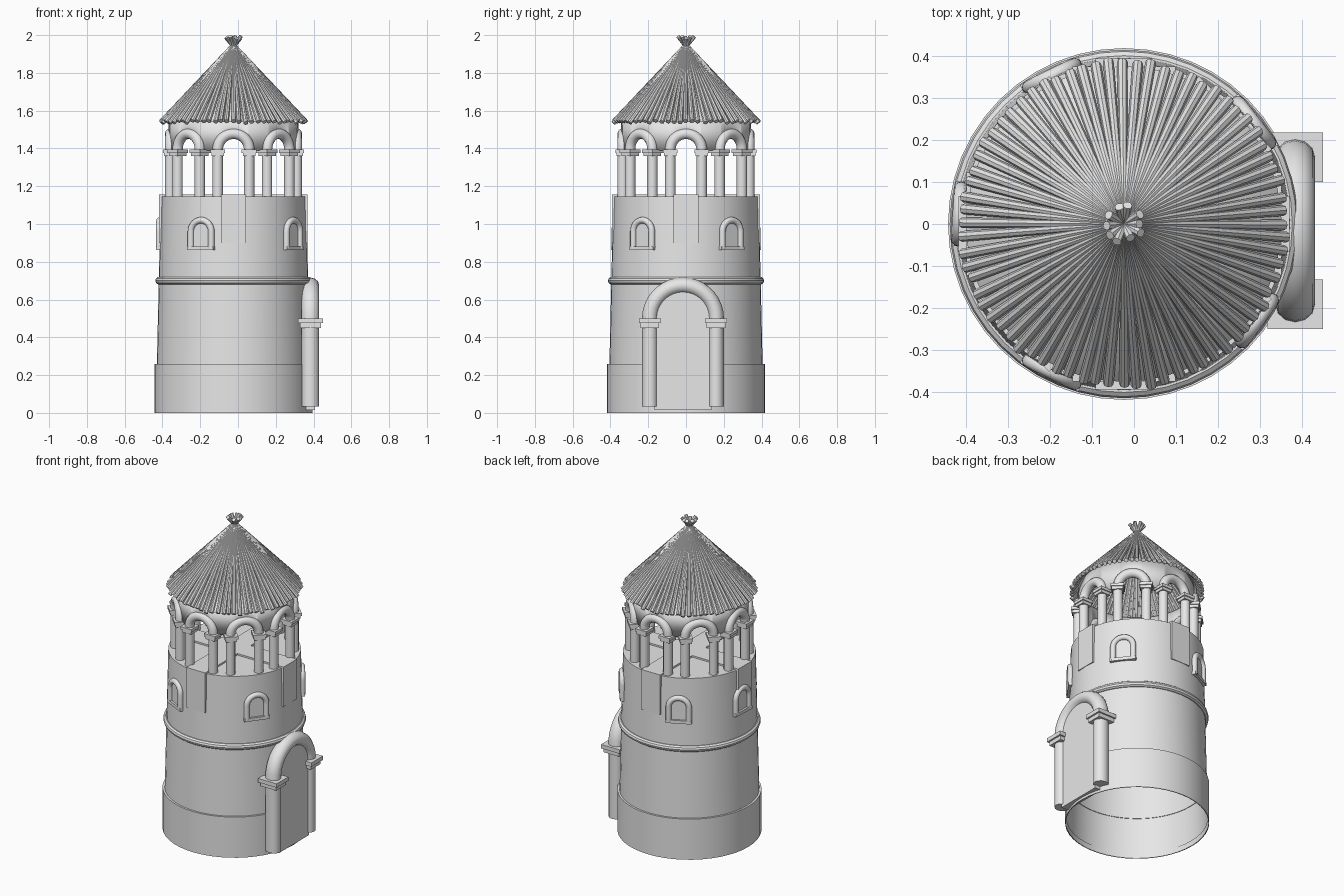
import bpy, bmesh, math, random
from mathutils import Matrix, Vector

random.seed(4)
cube = bpy.data.objects.get("Cube")
if cube:
    bpy.data.objects.remove(cube, do_unlink=True)

stone = bpy.data.materials.new("pale_grey")
stone.use_nodes = True
stone.diffuse_color = (0.8, 0.8, 0.8, 1)
stone.node_tree.nodes["Principled BSDF"].inputs["Base Color"].default_value = (0.8, 0.8, 0.8, 1)

AXIS = Matrix.Translation((-0.024, 0, 0))  # tower axis


def around(deg):
    """Local x points outward from the tower, local y runs along the wall."""
    return AXIS @ Matrix.Rotation(math.radians(deg), 4, 'Z')


def finish(name, bm, matrix=AXIS):
    bmesh.ops.recalc_face_normals(bm, faces=bm.faces[:])
    mesh = bpy.data.meshes.new(name)
    bm.to_mesh(mesh)
    bm.free()
    mesh.shade_smooth()
    mesh.set_sharp_from_angle(angle=math.radians(35))
    mesh.materials.append(stone)
    ob = bpy.data.objects.new(name, mesh)
    ob.matrix_world = matrix
    bpy.context.collection.objects.link(ob)
    return ob


def lathe(name, profile, closed=False, steps=48):
    bm = bmesh.new()
    verts = [bm.verts.new((r, 0, z)) for r, z in profile]
    pairs = list(zip(verts, verts[1:]))
    if closed:
        pairs.append((verts[-1], verts[0]))
    edges = [bm.edges.new(p) for p in pairs]
    bmesh.ops.spin(bm, geom=verts + edges, axis=(0, 0, 1), cent=(0, 0, 0),
                   angle=math.tau, steps=steps, use_duplicate=False)
    bmesh.ops.remove_doubles(bm, verts=bm.verts[:], dist=0.0003)
    return finish(name, bm)


def add_box(bm, centre, size):
    m = Matrix.Translation(centre) @ Matrix.Diagonal((*size, 1))
    bmesh.ops.create_cube(bm, size=1, matrix=m)


def add_rod(bm, a, b, r1, r2, sides=8):
    a, b = Vector(a), Vector(b)
    turn = (b - a).to_track_quat('Z', 'Y').to_matrix().to_4x4()
    bmesh.ops.create_cone(bm, cap_ends=True, segments=sides, radius1=r1, radius2=r2,
                          depth=(b - a).length, matrix=Matrix.Translation((a + b) / 2) @ turn)


def add_tube(bm, path, tube, stretch=1.0, sides=12):
    """Round tube along a path of (y, z, across_y, across_z) in the local wall plane."""
    rings = []
    for x, y, z, ny, nz in path:
        ring = []
        for i in range(sides):
            a = math.tau * i / sides
            c, s = tube * math.cos(a), tube * math.sin(a)
            ring.append(bm.verts.new((x + stretch * s, y + c * ny, z + c * nz)))
        rings.append(ring)
    for p, q in zip(rings, rings[1:]):
        for i in range(sides):
            j = (i + 1) % sides
            bm.faces.new((p[i], p[j], q[j], q[i]))
    bm.faces.new(rings[0])
    bm.faces.new(rings[-1])


def arch_path(x, half, spring, foot=None, steps=18):
    path = []
    for i in range(steps + 1):
        c, s = math.cos(math.pi * i / steps), math.sin(math.pi * i / steps)
        path.append((x, half * c, spring + half * s, c, s))
    if foot is not None:
        path = [(x, half, foot, 1, 0)] + path + [(x, -half, foot, -1, 0)]
    return path


def add_panel(bm, x0, x1, half, foot, spring):
    """Round-topped slab."""
    face = bm.faces.new([bm.verts.new((x0, p[1], p[2]))
                         for p in arch_path(x0, half, spring, foot)])
    out = bmesh.ops.extrude_face_region(bm, geom=[face])
    bmesh.ops.translate(bm, vec=(x1 - x0, 0, 0),
                        verts=[v for v in out["geom"] if isinstance(v, bmesh.types.BMVert)])


def arcade(name, matrix, x, half, tube, foot, spring, cap, stretch=1.0):
    """Two pillars with two-tier capitals carrying a round arch."""
    bm = bmesh.new()
    add_tube(bm, arch_path(x, half, spring), tube, stretch)
    for side in (-half, half):
        add_tube(bm, [(x, side, foot, 1, 0), (x, side, spring - cap, 1, 0)], tube, stretch)
        for level, grow in ((0.75, 2.35), (0.25, 2.8)):
            add_box(bm, (x, side, spring - cap * level),
                    (tube * grow * stretch, tube * grow, cap * 0.5))
    return finish(name, bm, matrix)


# Round walls, plinth and string course
lathe("plinth", [(0.413, 0), (0.418, 0), (0.418, 0.26), (0.402, 0.26)])
lathe("tower_wall", [(0.411, 0.03), (0.385, 1.145), (0, 1.145)])
lathe("string_course", [(0.394 + 0.02 * math.cos(a), 0.70 + 0.02 * math.sin(a))
                        for a in (math.tau * i / 10 for i in range(10))], closed=True)

# Crossed beams under the gallery floor
for name, deg in (("beam_across", 0), ("beam_along", 90)):
    bm = bmesh.new()
    add_box(bm, (0, 0, 1.028), (0.786, 0.134, 0.255))
    finish(name, bm, around(deg))

# Small arched windows
for n, deg in enumerate((38, 116, 176.5, 244, -36)):
    bm = bmesh.new()
    add_panel(bm, 0.36, 0.392, 0.06, 0.87, 0.96)
    add_tube(bm, arch_path(0.391, 0.06, 0.96, 0.87), 0.017)
    add_box(bm, (0.388, 0, 0.872), (0.034, 0.154, 0.02))
    finish(f"window_{n + 1}", bm, around(deg))

# Doorway with pillars
door_at = AXIS @ Matrix.Translation((0, -0.016, 0))
arcade("door_frame", door_at, 0.407, 0.175, 0.042, 0.035, 0.50, 0.05, 1.12)
bm = bmesh.new()
add_panel(bm, 0.385, 0.432, 0.152, 0.015, 0.49)
finish("door_panel", bm, door_at)

# Gallery arches
for k in range(8):
    arcade(f"gallery_arch_{k + 1}", around(45 * k), 0.335, 0.083, 0.028, 1.14, 1.395, 0.036)

# Gallery wall pierced by the arches
bm = bmesh.new()
columns = []
WALL_R, STEPS = 0.345, 320
for i in range(STEPS):
    a = math.tau * i / STEPS
    off = (a + math.pi / 8) % (math.pi / 4) - math.pi / 8
    t = WALL_R * math.sin(off)
    low = 1.39 + math.sqrt(max(0, 0.07 ** 2 - t * t))
    x, y = WALL_R * math.cos(a), WALL_R * math.sin(a)
    columns.append((bm.verts.new((x, y, low)), bm.verts.new((x, y, 1.56))))
for i in range(STEPS):
    p, q = columns[i], columns[(i + 1) % STEPS]
    bm.faces.new((p[0], q[0], q[1], p[1]))
wall = finish("gallery_wall", bm)
solid = wall.modifiers.new("thickness", 'SOLIDIFY')
solid.thickness = 0.02

# Roof: a cone covered with poles whose tips cross at the peak
lathe("roof_cone", [(0.375, 1.54), (0, 1.945)])
bm = bmesh.new()
POLES = 72
for i in range(POLES):
    a = math.tau * i / POLES + random.uniform(-0.012, 0.012)
    r = random.uniform(0.378, 0.39)
    z = 1.955 - r * 1.08
    add_rod(bm, (r * math.cos(a), r * math.sin(a), z), (0, 0, 1.955), 0.013, 0.007)
finish("roof_poles", bm)
bm = bmesh.new()
for i in range(10):
    a = math.tau * i / 10 + random.uniform(-0.15, 0.15)
    r = random.uniform(0.036, 0.046)
    add_rod(bm, (0, 0, 1.94), (r * math.cos(a), r * math.sin(a), 1.948 + r), 0.011, 0.011)
finish("roof_pole_tips", bm)
